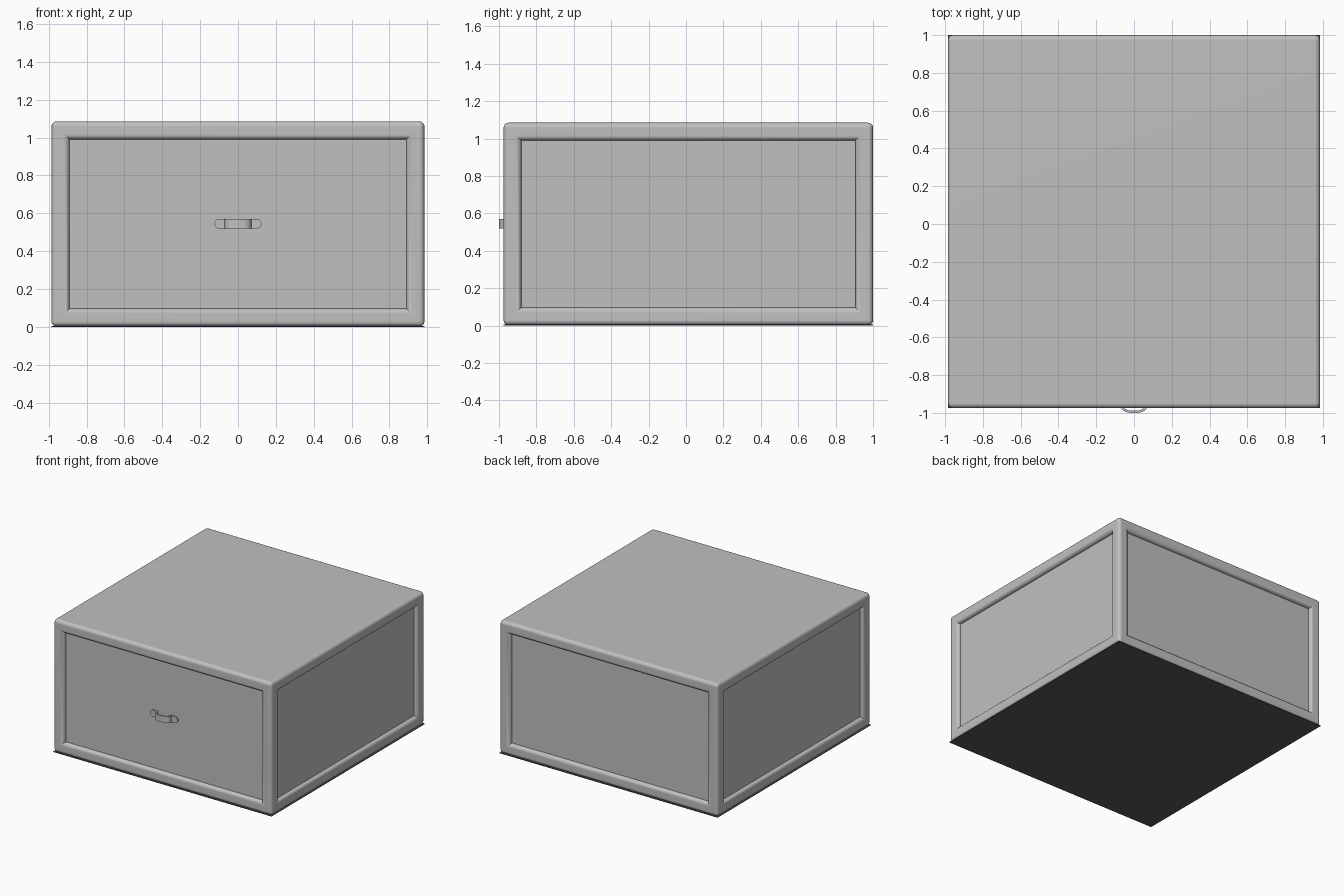
import bpy, bmesh, math

cube = bpy.data.objects.get("Cube")
if cube:
    bpy.data.objects.remove(cube)


def material(name, value):
    colour = (value, value, value, 1)
    mat = bpy.data.materials.new(name)
    mat.use_nodes = True
    mat.diffuse_color = colour
    mat.node_tree.nodes["Principled BSDF"].inputs["Base Color"].default_value = colour
    return mat


grey = material("plain grey", 0.53)
dark = material("dark underside", 0.1)


def finish(bm, name, mat):
    """Turn a bmesh into a smooth-shaded object of one colour."""
    bmesh.ops.recalc_face_normals(bm, faces=bm.faces)
    mesh = bpy.data.meshes.new(name)
    bm.to_mesh(mesh)
    bm.free()
    mesh.materials.append(mat)
    obj = bpy.data.objects.new(name, mesh)
    bpy.context.collection.objects.link(obj)
    bpy.ops.object.select_all(action="DESELECT")
    obj.select_set(True)
    bpy.context.view_layer.objects.active = obj
    bpy.ops.object.shade_smooth_by_angle(angle=math.radians(35))
    return obj


def box(bottom, top):
    """A block with the cabinet's footprint."""
    bm = bmesh.new()
    bmesh.ops.create_cube(bm, size=1)
    for v in bm.verts:
        v.co.x *= WIDTH
        v.co.y = v.co.y * DEPTH + 1 - DEPTH / 2
        v.co.z = top if v.co.z > 0 else bottom
    return bm


def thicken(bm, face, vec):
    """Extrude a flat face into a solid."""
    grown = bmesh.ops.extrude_face_region(bm, geom=[face])["geom"]
    bmesh.ops.translate(bm, verts=[g for g in grown if isinstance(g, bmesh.types.BMVert)],
                        vec=vec)


# Cabinet: rounded box with a recessed panel on each of its four sides
WIDTH, DEPTH, HEIGHT = 1.97, 1.975, 1.085
FRAME, RECESS, RADIUS = 0.095, 0.03, 0.027
BASE = 0.005

bm = box(0.002, HEIGHT)
rounded = list(bm.edges)
panels = [f for f in bm.faces if abs(f.normal.z) < 0.5]
bmesh.ops.inset_individual(bm, faces=panels, thickness=FRAME, use_even_offset=True)
rims = [e for f in panels for e in f.edges]
for panel in panels:
    inward = -panel.normal.copy() * RECESS
    sunk = bmesh.ops.extrude_discrete_faces(bm, faces=[panel])["faces"][0]
    bmesh.ops.translate(bm, verts=sunk.verts, vec=inward)
rounded += [e for e in rims if e.is_valid]
bmesh.ops.bevel(bm, geom=rounded, offset=RADIUS, segments=5, profile=0.5,
                affect="EDGES", clamp_overlap=True)
cabinet = finish(bm, "cabinet", grey)
flat = cabinet.modifiers.new("flat panels", "WEIGHTED_NORMAL")
flat.keep_sharp = True

# Underside: thin dark plate covering the whole footprint
finish(box(0, BASE), "underside_plate", dark)

# Handle: bowed strap between two flat round-ended tabs
PANEL_Y = 1 - DEPTH + RECESS
MID_Z, HALF, THICK = 0.545, 0.026, 0.012
ARCH, REACH = 0.072, 1 + PANEL_Y


def arch(half_width, reach, steps=16):
    """Half of a squarish ellipse, from left to right."""
    points = []
    for i in range(steps + 1):
        a = math.pi * i / steps
        c, s = math.cos(a), math.sin(a)
        points.append((-math.copysign(abs(c) ** 0.7, c) * half_width,
                       PANEL_Y - abs(s) ** 0.7 * reach))
    return points


bm = bmesh.new()
outline = arch(ARCH, REACH) + arch(ARCH - THICK, REACH - THICK)[::-1]
strap = bm.faces.new([bm.verts.new((x, y, MID_Z - HALF)) for x, y in outline])
thicken(bm, strap, (0, 0, 2 * HALF))
finish(bm, "handle_strap", grey)

for side, name in ((-1, "handle_tab_right"), (1, "handle_tab_left")):
    bm = bmesh.new()
    ends = [(ARCH - THICK, -HALF)]
    for i in range(13):
        a = -math.pi / 2 + math.pi * i / 12
        ends.append((0.098 + HALF * math.cos(a), HALF * math.sin(a)))
    ends.append((ARCH - THICK, HALF))
    tab = bm.faces.new([bm.verts.new((side * x, PANEL_Y, MID_Z + z)) for x, z in ends])
    thicken(bm, tab, (0, -THICK, 0))
    finish(bm, name, grey)
